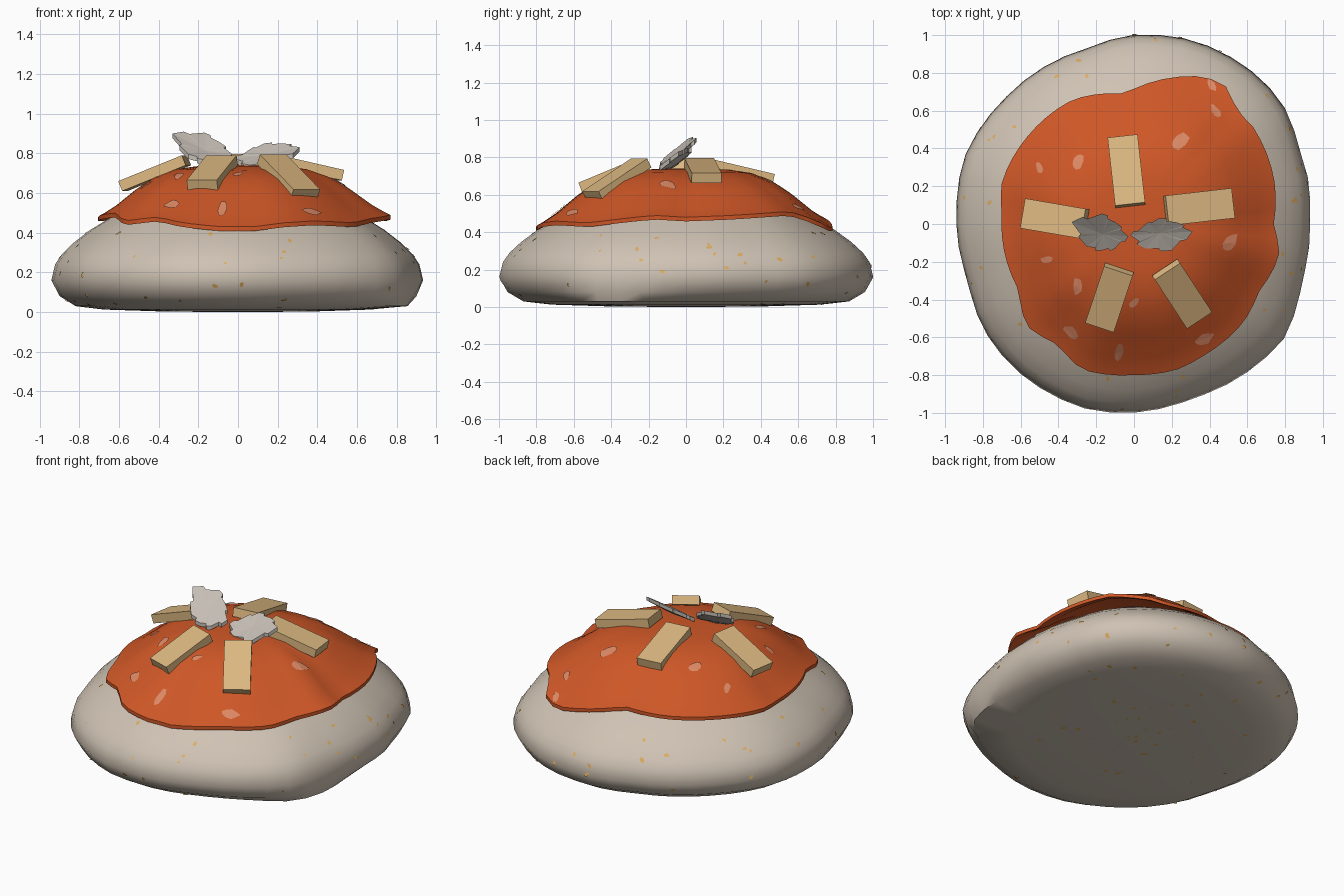
import bpy, bmesh, math, random
from mathutils import Vector
from mathutils.bvhtree import BVHTree

if "Cube" in bpy.data.objects:
    bpy.data.objects.remove(bpy.data.objects["Cube"])

random.seed(4)
TAU = 2 * math.pi


def material(name, rgb):
    m = bpy.data.materials.new(name)
    m.diffuse_color = (*rgb, 1)
    m.use_nodes = True
    m.node_tree.nodes["Principled BSDF"].inputs["Base Color"].default_value = m.diffuse_color
    return m


DOUGH = material("pale dough", (0.62, 0.54, 0.45))
SAUCE = material("orange sauce", (0.62, 0.095, 0.02))
STICK = material("tan stick", (0.72, 0.48, 0.22))
LEAF = material("grey leaf", (0.56, 0.51, 0.46))
FLECK = material("golden fleck", (0.72, 0.42, 0.12))
CHUNK = material("light sauce chunk", (0.72, 0.25, 0.13))


def make(name, verts, faces, mat, smooth=None):
    me = bpy.data.meshes.new(name)
    me.from_pydata([tuple(v) for v in verts], [], faces)
    me.materials.append(mat)
    bm = bmesh.new()
    bm.from_mesh(me)
    if smooth is not None:
        bmesh.ops.recalc_face_normals(bm, faces=bm.faces)
    bm.to_mesh(me)
    bm.free()
    ob = bpy.data.objects.new(name, me)
    bpy.context.collection.objects.link(ob)
    if smooth:
        bpy.ops.object.select_all(action='DESELECT')
        ob.select_set(True)
        bpy.context.view_layer.objects.active = ob
        bpy.ops.object.shade_smooth_by_angle(angle=math.radians(smooth))
    return ob


def polar(points):
    """Outline points (x, y[, z]) -> function angle -> (radius, z)."""
    p = sorted((math.atan2(q[1], q[0]) % TAU, math.hypot(q[0], q[1]), q[2] if len(q) > 2 else 0)
               for q in points)
    p = [(p[-1][0] - TAU, *p[-1][1:])] + p + [(p[0][0] + TAU, *p[0][1:])]

    def at(a):
        a %= TAU
        for u, v in zip(p, p[1:]):
            if u[0] <= a <= v[0]:
                k = (a - u[0]) / max(v[0] - u[0], 1e-6)
                return u[1] + (v[1] - u[1]) * k, u[2] + (v[2] - u[2]) * k
    return at


def ring_faces(rings, n):
    return [(r * n + i, r * n + (i + 1) % n, (r + 1) * n + (i + 1) % n, (r + 1) * n + i)
            for r in range(rings - 1) for i in range(n)]


# dough: rounded bun with an uneven outline
outline = polar([(.93, .05), (.93, .2), (.88, .38), (.78, .65), (.61, .82), (.32, .97), (-.02, 1),
                 (-.25, .93), (-.68, .67), (-.9, .35), (-.94, .08), (-.88, -.3), (-.8, -.55),
                 (-.65, -.75), (-.25, -.98), (-.02, -1), (.32, -.92), (.62, -.77), (.8, -.6),
                 (.89, -.3)])
profile = [(.4, .003), (.72, .013), (.87, .03), (.955, .08), (1, .16), (.98, .24), (.945, .29),
           (.88, .35), (.79, .415), (.66, .49), (.45, .62), (.25, .69)]
N = 48
verts = []
for t, z in profile:
    for i in range(N):
        a = TAU * i / N
        r = outline(a)[0]
        bulge = math.exp(-((math.remainder(a + .45, TAU)) / .35) ** 2)
        k = t + (1 - t) * .75 * bulge if .8 < t and z < .1 else t
        verts.append((r * k * math.cos(a), r * k * math.sin(a), z))
verts += [(0, 0, 0), (0, 0, .71)]
top = (len(profile) - 1) * N
faces = ring_faces(len(profile), N)
faces += [(len(verts) - 2, (i + 1) % N, i) for i in range(N)]
faces += [(len(verts) - 1, top + i, top + (i + 1) % N) for i in range(N)]
bun = make("bun", verts, faces, DOUGH, 50)
bun_tree = BVHTree.FromPolygons([Vector(v) for v in verts], faces)

# sauce: draped sheet with a ragged flared rim
rim = polar([(.38, .78, .42), (.5, .72, .45), (.54, .6, .5), (.62, .53, .51), (.74, .25, .49),
             (.74, 0, .48), (.77, -.17, .49), (.66, -.36, .47), (.58, -.52, .45), (.38, -.69, .46),
             (.23, -.77, .45), (0, -.8, .42), (-.28, -.77, .45), (-.4, -.64, .48),
             (-.57, -.54, .46), (-.61, -.35, .5), (-.7, .05, .48), (-.7, .22, .48),
             (-.55, .48, .49), (-.32, .66, .5), (-.05, .69, .5)])
drape = [(.15, 1), (.3, .98), (.45, .92), (.6, .76), (.73, .53), (.88, .2), (.96, .06), (1, 0)]
M = 64
verts = []
for t, f in drape:
    for i in range(M):
        a = TAU * i / M
        r, z = rim(a)
        p = Vector((r * t * math.cos(a), r * t * math.sin(a), z + (.74 - z) * f))
        hit = bun_tree.ray_cast(Vector((p.x, p.y, 3)), Vector((0, 0, -1)))[0]
        if hit:
            p.z = max(p.z, hit.z + .025)
        verts.append(p)
verts.append(Vector((0, 0, .742)))
faces = ring_faces(len(drape), M)
faces = [f[::-1] for f in faces] + [(len(verts) - 1, (i + 1) % M, i) for i in range(M)]
faces = [f[::-1] for f in faces]          # normals up
sauce_tree = BVHTree.FromPolygons(verts, faces)
nv = len(verts)
last = (len(drape) - 1) * M
under = [v - Vector((0, 0, .022)) for v in verts]
walls = [(last + i, last + i + nv, last + (i + 1) % M + nv, last + (i + 1) % M) for i in range(M)]
make("sauce", verts + under,
     faces + [tuple(j + nv for j in f[::-1]) for f in faces] + walls, SAUCE, 40)

# chunks in the sauce: thin plates lying on its surface
verts, faces = [], []
for x, y, size, turn in [(-.3, .33, .042, 1.2), (.24, .44, .052, .7), (.43, .6, .032, 2.2),
                         (.41, .735, .03, 2), (.51, -.1, .045, .9), (-.3, -.33, .042, 1.5),
                         (.37, -.61, .045, .5), (-.08, -.68, .04, 1.2), (-.34, -.57, .04, 2.4),
                         (-.46, -.19, .028, 0), (.0, -.42, .03, 1), (-.5, .3, .03, 2)]:
    b = len(verts)
    for i in range(10):
        a = TAU * i / 10
        s = 0 if i == 9 else size * random.uniform(.75, 1.2)
        a = TAU * i / 9
        u, v = s * 1.15 * math.cos(a), s * .65 * math.sin(a)
        px = x + u * math.cos(turn) - v * math.sin(turn)
        py = y + u * math.sin(turn) + v * math.cos(turn)
        hit, nor = sauce_tree.ray_cast(Vector((px, py, 3)), Vector((0, 0, -1)))[:2]
        if hit is None:
            hit, nor = sauce_tree.find_nearest(Vector((px, py, .5)))[:2]
        verts.append(hit + Vector((0, 0, .007)))
    faces += [(b + 9, b + i, b + (i + 1) % 9) for i in range(9)]
make("sauce_chunks", verts, faces, CHUNK)

# golden flecks scattered over the bun
verts, faces = [], []
for k in range(150):
    d = Vector([random.gauss(0, 1) for _ in range(3)])
    d.z *= .55
    hit, nor = bun_tree.ray_cast(Vector((0, 0, .2)), d.normalized())[:2]
    if hit is None or (hit.z > .4 and hit.xy.length < .8):
        continue
    if nor.dot(d) < 0:
        nor = -nor
    u = nor.orthogonal().normalized()
    w = nor.cross(u)
    ph, size, b = random.uniform(0, TAU), random.uniform(.009, .02), len(verts)
    for i in range(6):
        a = TAU * i / 6
        c, s = size * math.cos(a), size * .65 * math.sin(a)
        q = hit + nor * .004 + u * (c * math.cos(ph) - s * math.sin(ph)) \
            + w * (c * math.sin(ph) + s * math.cos(ph))
        q.z = max(q.z, 0)
        verts.append(q)
    faces.append(tuple(range(b, b + 6)))
make("bun_flecks", verts, faces, FLECK)

# five sticks radiating from the centre, each from inner to outer end
BOX = [(0, 1, 3, 2), (4, 6, 7, 5), (0, 4, 5, 1), (2, 3, 7, 6), (0, 2, 6, 4), (1, 5, 7, 3)]
for name, a, b in [("back_stick", (-.02, .1, .77), (-.06, .46, .685)),
                   ("right_stick", (.17, .07, .77), (.52, .11, .69)),
                   ("left_stick", (-.26, 0, .765), (-.58, .055, .635)),
                   ("front_left_stick", (-.08, -.24, .765), (-.18, -.54, .64)),
                   ("front_right_stick", (.17, -.24, .77), (.34, -.5, .595))]:
    a, b = Vector(a), Vector(b)
    side = (b - a).cross(Vector((0, 0, 1))).normalized() * .08
    up = side.cross(b - a).normalized() * .027
    make(name, [e + side * s + up * t for e in (a, b) for s in (-1, 1) for t in (-1, 1)],
         BOX, STICK, 0)


# two serrated leaves, tilted toward the front
def leaf(name, pts, base, slope_x, slope_y):
    edge = []
    c = sum((Vector(p) for p in pts), Vector((0, 0))) / len(pts)
    for p, q in zip(pts, pts[1:] + pts[:1]):
        p, q = Vector(p), Vector(q)
        for k in (0, .42, .5):            # a tooth in the middle of each edge
            v = p.lerp(q, k)
            edge.append(v + (v - c) * (.1 if k == .42 else -.06 if k == .5 else 0))
    flat = edge + [c]
    n = len(flat)
    z = [base + slope_y * (v.y + .05) + slope_x * v.x for v in flat]
    z[-1] -= .012                          # slight central fold
    vs = [(v.x, v.y, h + t) for t in (.012, -.012) for v, h in zip(flat, z)]
    m = n - 1
    fs = []
    for i in range(m):
        j = (i + 1) % m
        fs += [(m, i, j), (m + n, j + n, i + n), (i, i + n, j + n, j)]
    make(name, vs, fs, LEAF, 0)


leaf("left_leaf", [(-.03, -.065), (-.1, -.13), (-.17, -.14), (-.25, -.12), (-.33, .01),
                   (-.17, .055), (-.1, .01)], .79, -.17, .7)
leaf("right_leaf", [(-.02, -.06), (.05, -.01), (.13, .03), (.22, .01), (.31, -.04),
                    (.2, -.14), (.06, -.13)], .77, .14, .62)
